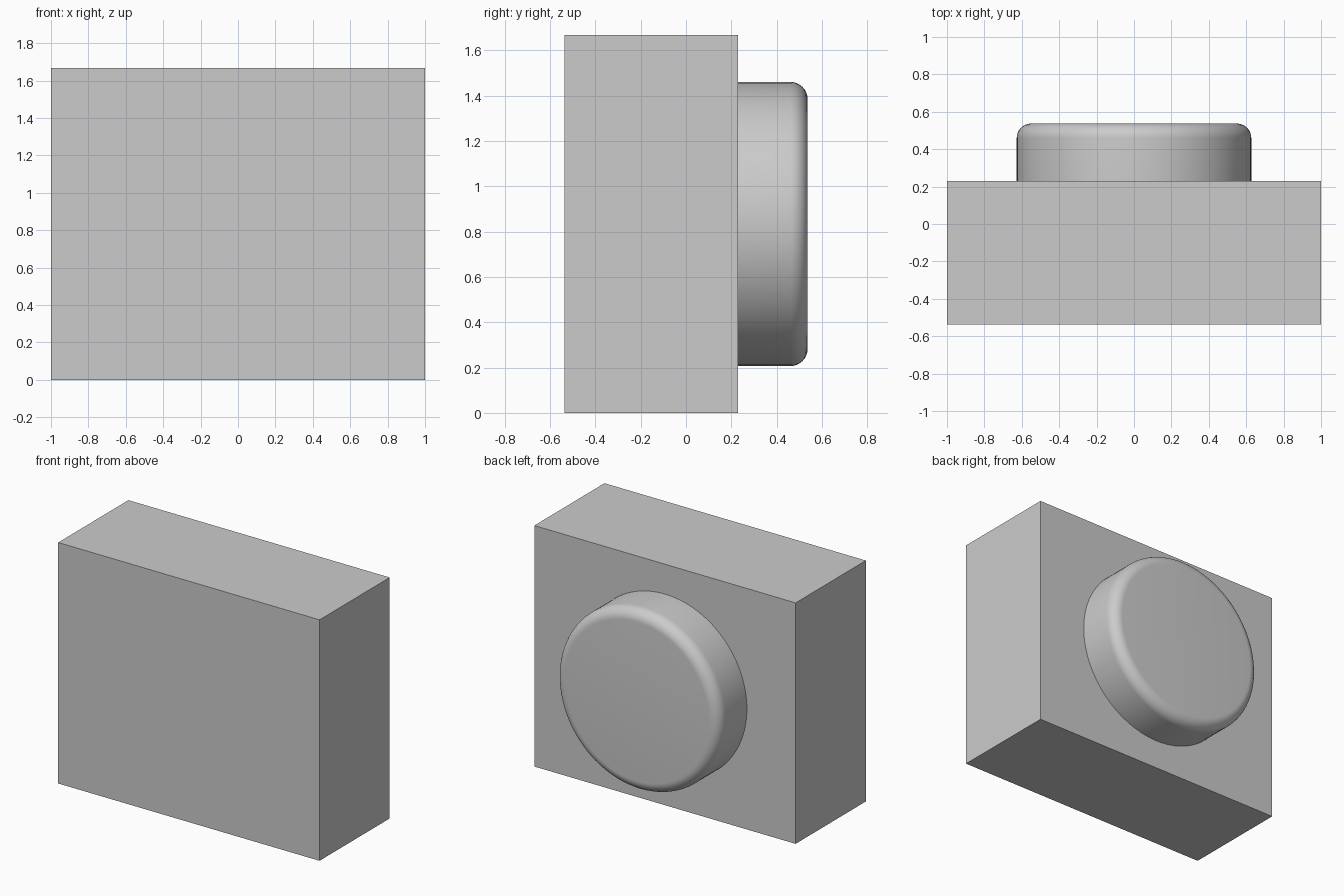
import bpy
import bmesh
import math
from mathutils import Matrix

cube = bpy.data.objects.get("Cube")
if cube:
    bpy.data.objects.remove(cube, do_unlink=True)

WIDTH, HEIGHT = 2.0, 1.667
FRONT_Y, BACK_Y, KNOB_Y = -0.537, 0.23, 0.537
RADIUS, FILLET = 0.627, 0.077

grey = bpy.data.materials.new("light_grey")
grey.use_nodes = True
colour = (0.6, 0.6, 0.6, 1)
grey.diffuse_color = colour
grey.node_tree.nodes["Principled BSDF"].inputs["Base Color"].default_value = colour


def add_part(name, bm):
    mesh = bpy.data.meshes.new(name)
    bmesh.ops.recalc_face_normals(bm, faces=bm.faces)
    bm.to_mesh(mesh)
    bm.free()
    mesh.materials.append(grey)
    obj = bpy.data.objects.new(name, mesh)
    bpy.context.collection.objects.link(obj)
    return obj


# Rectangular body block
bm = bmesh.new()
size = Matrix.Diagonal((WIDTH, BACK_Y - FRONT_Y, HEIGHT, 1))
centre = Matrix.Translation((0, (FRONT_Y + BACK_Y) / 2, HEIGHT / 2))
bmesh.ops.create_cube(bm, size=1, matrix=centre @ size)
add_part("body_block", bm)

# Round boss on the back, with a filleted outer rim
bm = bmesh.new()
depth = KNOB_Y - BACK_Y
centre = Matrix.Translation((0, BACK_Y + depth / 2, HEIGHT / 2))
bmesh.ops.create_cone(bm, cap_ends=True, segments=96, radius1=RADIUS, radius2=RADIUS,
                      depth=depth, matrix=centre @ Matrix.Rotation(math.pi / 2, 4, "X"))
rim = [e for e in bm.edges if all(v.co.y > KNOB_Y - 0.01 for v in e.verts)]
bmesh.ops.bevel(bm, geom=rim, offset=FILLET, segments=10, profile=0.5, affect="EDGES")
# Leave the joint with the block open
inner = [f for f in bm.faces if all(v.co.y < BACK_Y + 0.01 for v in f.verts)]
bmesh.ops.delete(bm, geom=inner, context="FACES")
boss = add_part("round_boss", bm)

bpy.ops.object.select_all(action="DESELECT")
boss.select_set(True)
bpy.context.view_layer.objects.active = boss
bpy.ops.object.shade_smooth_by_angle(angle=math.radians(30))
